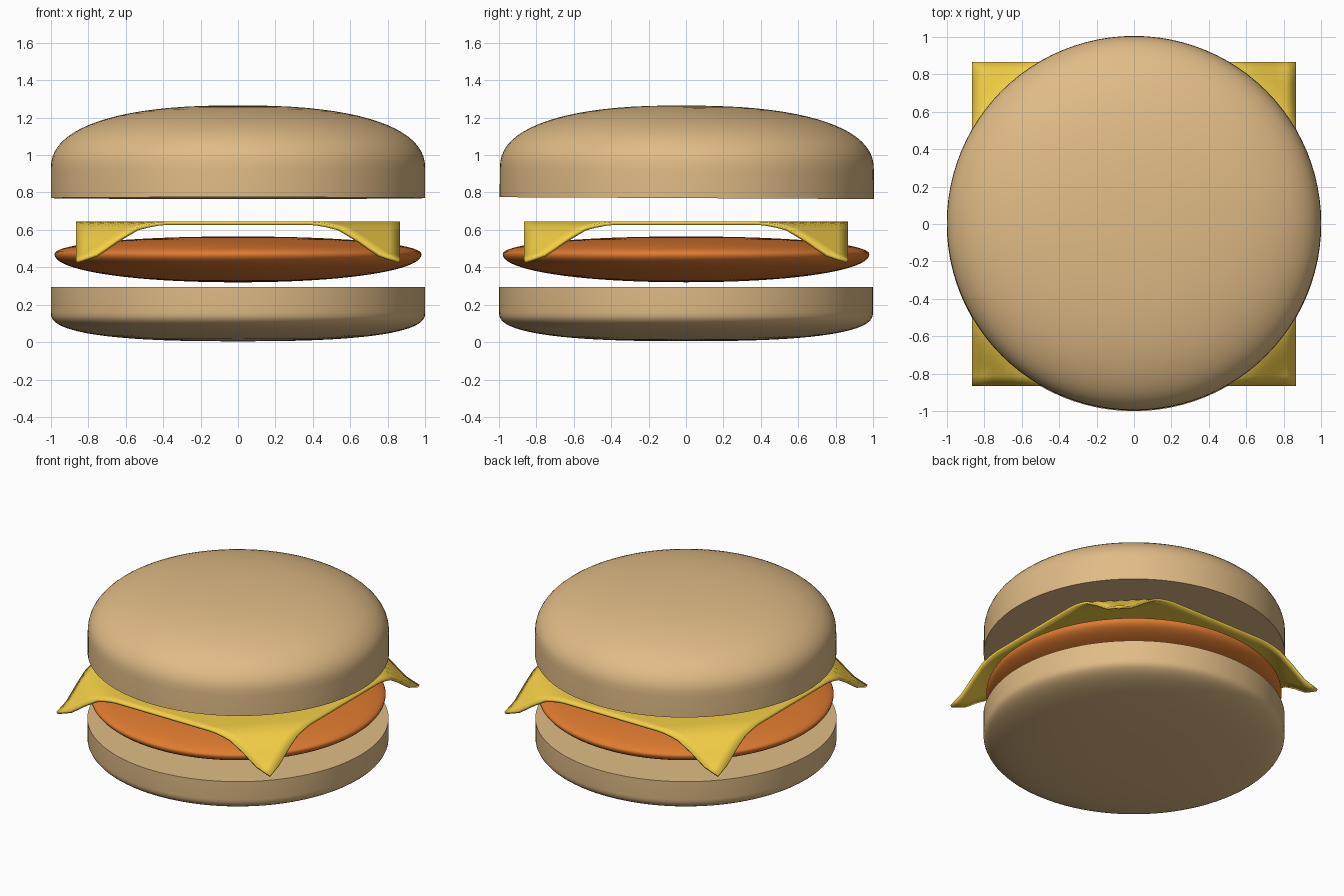
import bpy, bmesh, math

if "Cube" in bpy.data.objects:
    bpy.data.objects.remove(bpy.data.objects["Cube"])


def finish(name, bm, color, angle=40):
    bmesh.ops.recalc_face_normals(bm, faces=bm.faces)
    mesh = bpy.data.meshes.new(name)
    bm.to_mesh(mesh)
    bm.free()
    obj = bpy.data.objects.new(name, mesh)
    bpy.context.collection.objects.link(obj)
    mat = bpy.data.materials.get(color[0]) or bpy.data.materials.new(color[0])
    mat.diffuse_color = color[1]
    mat.use_nodes = True
    mat.node_tree.nodes["Principled BSDF"].inputs["Base Color"].default_value = mat.diffuse_color
    mesh.materials.append(mat)
    bpy.ops.object.select_all(action='DESELECT')
    obj.select_set(True)
    bpy.context.view_layer.objects.active = obj
    bpy.ops.object.shade_smooth_by_angle(angle=math.radians(angle))
    return obj


def lathe(name, profile, color, sides=96):
    """Revolve (radius, z) points, starting and ending on the axis."""
    bm = bmesh.new()
    verts = [bm.verts.new((r, 0, z)) for r, z in profile]
    edges = [bm.edges.new(p) for p in zip(verts, verts[1:])]
    bmesh.ops.spin(bm, geom=verts + edges, cent=(0, 0, 0), axis=(0, 0, 1),
                   angle=2 * math.pi, steps=sides, use_merge=True)
    bmesh.ops.remove_doubles(bm, verts=bm.verts, dist=1e-5)
    return finish(name, bm, color)


def dome(radius, z, height, power, steps=20):
    """Superellipse quarter arc from the axis out to the rim."""
    pts = []
    for i in range(steps + 1):
        a = math.pi / 2 * i / steps
        pts.append((radius * math.sin(a) ** (2 / power),
                    z + height * max(math.cos(a), 0) ** (2 / power)))
    pts[0], pts[-1] = (0, z + height), (radius, z)
    return pts


BREAD = ("bread", (0.75, 0.50, 0.24, 1))
MEAT = ("meat", (0.75, 0.20, 0.03, 1))
CHEESE = ("cheese", (0.90, 0.62, 0.06, 1))

# Buns: domed side and flat cut side, the top one very slightly tipped
top = lathe("top_bun", dome(1, 0.92, 0.345, 2.4) + [(1, 0.77), (0, 0.77)], BREAD)
top.rotation_euler.x = -0.005
lathe("bottom_bun", dome(1, 0.16, -0.155, 2.6) + [(1, 0.295), (0, 0.295)], BREAD)

# Patty: flattened lens, deeper below than above
lathe("patty", dome(0.98, 0.47, 0.095, 2.1)
      + dome(0.98, 0.47, -0.15, 2.1)[-2::-1], MEAT)

# Cheese slice: thin square whose corners droop along diagonal folds
DROOP = [(0, 0), (1.27, 0), (1.395, 0.025), (1.51, 0.095), (1.615, 0.17), (1.74, 0.21)]


def droop(x, y):
    u = abs(x) + abs(y)
    for (a, da), (b, db) in zip(DROOP, DROOP[1:]):
        if u <= b:
            return da + (db - da) * (u - a) / (b - a)
    return DROOP[-1][1]


bm = bmesh.new()
bmesh.ops.create_grid(bm, x_segments=32, y_segments=32, size=0.865)
for v in bm.verts:
    v.co.z = 0.645 - droop(v.co.x, v.co.y)
cheese = finish("cheese_slice", bm, CHEESE)
solid = cheese.modifiers.new("thickness", 'SOLIDIFY')
solid.thickness = 0.018
solid.offset = -1 if cheese.data.polygons[528].normal.z > 0 else 1
